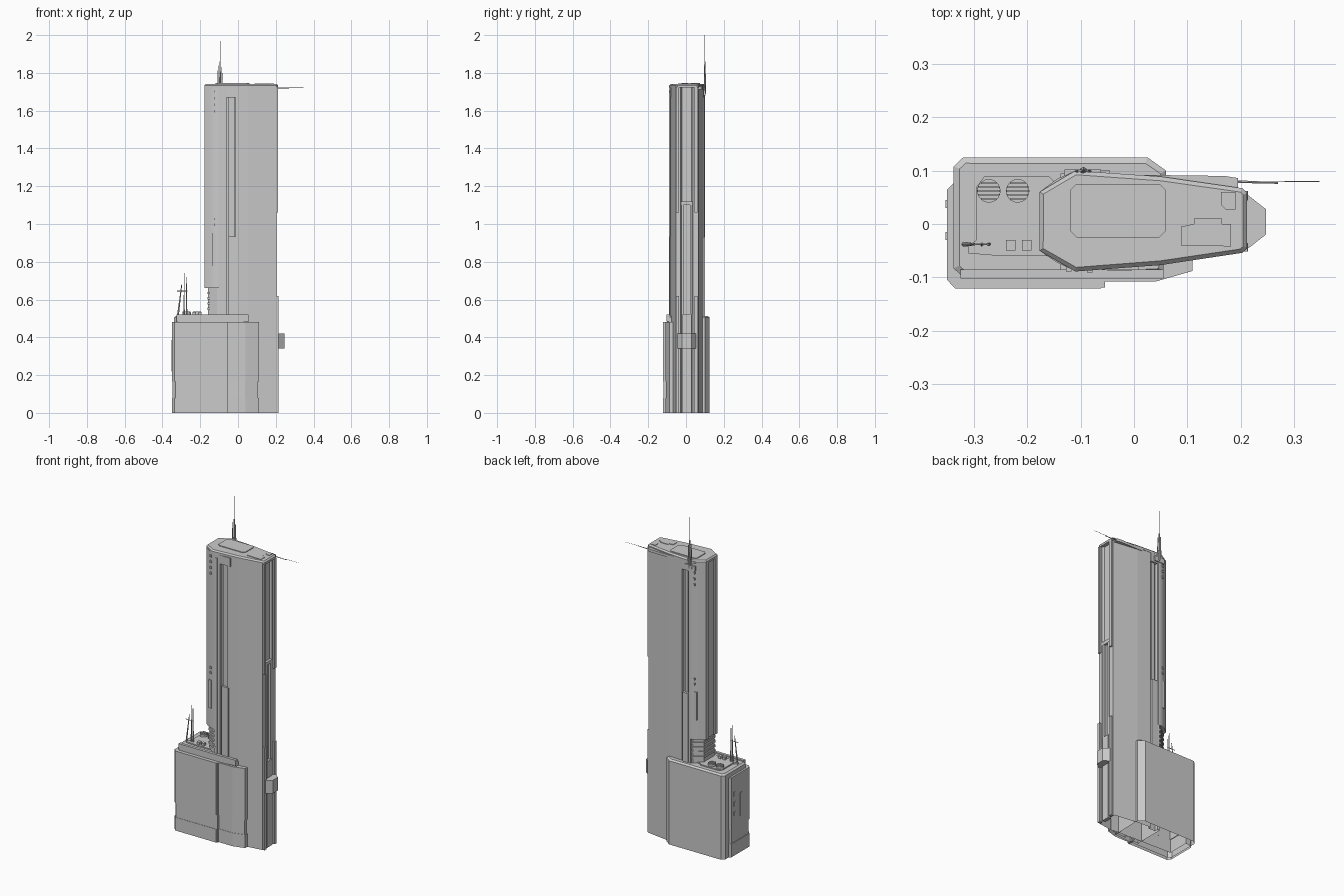
import bpy, bmesh, math
from mathutils import Vector


def prism(name, pts, z0, z1, inset=0.0, lift=0.0, open_bottom=False, grow=0.0):
    """Extruded outline; optional chamfered top, open underside and outline offset."""
    bm = bmesh.new()
    cx = sum(p[0] for p in pts) / len(pts)
    cy = sum(p[1] for p in pts) / len(pts)
    vs = []
    for x, y in pts:
        d = Vector((x - cx, y - cy))
        d = d + d.normalized() * grow
        vs.append(bm.verts.new((cx + d.x, cy + d.y, z0)))
    base = bm.faces.new(vs)
    ext = bmesh.ops.extrude_face_region(bm, geom=[base], use_keep_orig=True)['geom']
    top = [f for f in ext if isinstance(f, bmesh.types.BMFace)]
    for v in ext:
        if isinstance(v, bmesh.types.BMVert):
            v.co.z = z1
    bmesh.ops.recalc_face_normals(bm, faces=bm.faces)
    if inset:
        bmesh.ops.inset_region(bm, faces=top, thickness=inset, depth=0)
        for v in top[0].verts:
            v.co.z += lift
    if open_bottom:
        bmesh.ops.delete(bm, geom=[base], context='FACES')
    me = bpy.data.meshes.new(name)
    bm.to_mesh(me)
    bm.free()
    ob = bpy.data.objects.new(name, me)
    bpy.context.collection.objects.link(ob)
    return ob


def box(name, x0, x1, y0, y1, z0, z1):
    return prism(name, [(x0, y0), (x1, y0), (x1, y1), (x0, y1)], z0, z1)


def plate(name, x0, x1, y0, y1, z0, z1, c):
    """Box with clipped plan corners."""
    return prism(name, [(x0 + c, y0), (x1 - c, y0), (x1, y0 + c), (x1, y1 - c),
                        (x1 - c, y1), (x0 + c, y1), (x0, y1 - c), (x0, y0 + c)], z0, z1)


def rod(name, a, b, r0, r1, sides=6):
    a, b = Vector(a), Vector(b)
    bpy.ops.mesh.primitive_cone_add(vertices=sides, radius1=r0, radius2=r1,
                                    depth=(b - a).length, location=(a + b) / 2)
    ob = bpy.context.object
    ob.name = name
    ob.rotation_euler = (b - a).to_track_quat('Z', 'Y').to_euler()
    return ob


# Tower shaft with vertical notches in front, back and right end
shaft = [(-0.10, -0.086), (-0.06, -0.084), (-0.06, -0.066), (-0.005, -0.066), (-0.005, -0.081),
         (0.05, -0.077), (0.203, -0.054), (0.203, -0.028), (0.19, -0.022), (0.19, 0.03),
         (0.203, 0.036), (0.203, 0.066), (0.05, 0.088), (-0.04, 0.093), (-0.04, 0.076),
         (-0.085, 0.076), (-0.085, 0.097), (-0.10, 0.098)]
prism("tower_shaft", shaft, 0, 1.725, open_bottom=True)

# Tower cap with chamfered edge
cap = [(-0.177, -0.05), (-0.11, -0.089), (0.05, -0.077), (0.203, -0.054), (0.212, -0.045),
       (0.212, 0.058), (0.203, 0.067), (0.05, 0.089), (-0.11, 0.1), (-0.177, 0.06)]
prism("tower_cap", cap, 1.722, 1.734, inset=0.008, lift=0.008)

# Overhanging left column and its recessed louvred stem
left = [(-0.09, -0.085), (-0.09, 0.098), (-0.11, 0.1), (-0.145, 0.084), (-0.177, 0.06),
        (-0.177, 0.035), (-0.17, 0.028), (-0.17, -0.018), (-0.177, -0.025), (-0.177, -0.05),
        (-0.145, -0.072), (-0.11, -0.088)]
col = prism("left_column", left, 0.66, 1.725)
bpy.context.view_layer.objects.active = col
col.select_set(True)
bpy.ops.object.shade_smooth_by_angle(angle=math.radians(35))
col.select_set(False)
stem = [(-0.09, -0.08), (-0.09, 0.09), (-0.11, 0.09), (-0.158, 0.055), (-0.158, -0.045), (-0.11, -0.078)]
prism("left_stem", stem, 0.50, 0.66)
for i in range(4):
    prism("stem_louvre", stem, 0.545 + i * 0.028, 0.557 + i * 0.028, grow=0.007)

# Ports and slot panels on the column's angled faces
for s in (-1, 1):
    y = -0.084 if s < 0 else 0.095
    for z in (1.59, 1.625, 1.66, 1.695, 0.99, 1.02):
        box("column_port", -0.127, -0.117, y - 0.005, y + 0.005, z, z + 0.013)
    y = -0.08 if s < 0 else 0.089
    box("column_slot_panel", -0.138, -0.12, y - 0.006, y + 0.006, 0.78, 0.95)

# Front notch: service strip, lower cover, top block
box("front_strip", -0.05, -0.018, -0.074, -0.06, 0.5, 1.69)
box("front_lower_cover", -0.05, -0.005, -0.088, -0.06, 0.5, 0.935)
box("front_top_block", -0.06, 0.008, -0.086, -0.06, 1.67, 1.722)
box("front_notch_edge", -0.012, -0.002, -0.085, -0.064, 0.935, 1.70)
box("front_column_rib", -0.088, -0.078, -0.091, -0.08, 0.5, 1.7)

# Back notch
box("back_strip", -0.072, -0.052, 0.07, 0.086, 0.5, 1.69)
box("back_lower_cover", -0.085, -0.045, 0.07, 0.1, 0.5, 0.93)
box("back_top_block", -0.085, -0.04, 0.07, 0.096, 1.67, 1.722)

# Right end: edge strips in two storeys, inner rails and bracket box
for y0, y1 in ((-0.052, -0.036), (0.044, 0.062)):
    box("right_upper_strip", 0.195, 0.213, y0, y1, 1.06, 1.725)
    box("right_lower_strip", 0.195, 0.214, y0, y1, 0, 0.62)
for y0, y1 in ((-0.024, -0.012), (0.02, 0.032)):
    box("right_rail", 0.185, 0.204, y0, y1, 0.52, 1.10)
box("right_rail_bridge", 0.185, 0.205, -0.026, 0.034, 1.10, 1.12)
box("right_base_panel", 0.185, 0.207, -0.02, 0.028, 0, 0.52)
prism("right_bracket", [(0.195, -0.048), (0.215, -0.045), (0.247, -0.02), (0.247, 0.028),
                        (0.215, 0.053), (0.195, 0.056)], 0.34, 0.42)

# Tower roof panels
plate("roof_pad", -0.12, 0.06, -0.025, 0.075, 1.738, 1.746, 0.012)
prism("roof_hatch_large", [(0.088, -0.04), (0.182, -0.042), (0.182, 0.0), (0.165, 0.0),
                           (0.165, 0.01), (0.112, 0.01), (0.112, 0.0), (0.088, -0.005)], 1.738, 1.745)
prism("roof_hatch_small", [(0.172, 0.027), (0.19, 0.027), (0.19, 0.04), (0.19, 0.06),
                           (0.163, 0.06), (0.163, 0.036)], 1.738, 1.745)

# Podium block with raised rim and roof deck
podium = [(-0.338, -0.083), (-0.32, -0.1), (-0.05, -0.1), (0.055, -0.092), (0.06, 0.10),
          (0.025, 0.125), (-0.32, 0.125), (-0.338, 0.108)]
prism("podium", podium, 0, 0.505, inset=0.012, lift=0.008, open_bottom=True)
prism("podium_roof_deck", [(-0.31, -0.055), (-0.25, -0.06), (-0.06, -0.06), (-0.06, 0.075),
                           (-0.145, 0.075), (-0.16, 0.09), (-0.28, 0.09), (-0.295, 0.07),
                           (-0.295, -0.03), (-0.31, -0.04)], 0.505, 0.52)
box("podium_front_ledge", -0.325, 0.055, -0.102, -0.085, 0.485, 0.52)

# Facade wrapping the podium's left and front, in three bands
facade = [(-0.35, 0.065), (-0.35, -0.105), (-0.335, -0.121), (-0.062, -0.121), (-0.055, -0.108),
          (0.04, -0.108), (0.11, -0.088), (0.11, -0.065), (0.0, -0.06), (-0.3, -0.05),
          (-0.3, 0.08), (-0.335, 0.08)]
prism("facade_base", facade, 0, 0.08, open_bottom=True)
prism("facade_band", facade, 0.08, 0.165, grow=-0.004)
prism("facade_upper", facade, 0.165, 0.48)
box("facade_pier", -0.066, -0.054, -0.119, -0.09, 0.0, 0.48)
box("facade_left_slot", -0.353, -0.345, -0.03, -0.015, 0.22, 0.36)
for z in (0.24, 0.30, 0.36):
    box("facade_left_vent", -0.353, -0.345, 0.03, 0.045, z, z + 0.025)

# Roof fans with slats
for x in (-0.272, -0.218):
    rod("fan_housing", (x, 0.062, 0.515), (x, 0.062, 0.532), 0.022, 0.022, 20)
    for k in range(-2, 3):
        w = math.sqrt(0.021 ** 2 - (k * 0.0075) ** 2)
        box("fan_slat", x - w, x + w, 0.062 + k * 0.0075 - 0.002, 0.062 + k * 0.0075 + 0.002, 0.531, 0.537)

# Podium masts
rod("mast_tall", (-0.285, -0.038, 0.515), (-0.285, -0.038, 0.74), 0.004, 0.001)
rod("mast_short", (-0.272, -0.038, 0.515), (-0.274, -0.038, 0.72), 0.004, 0.002)
rod("mast_leaning", (-0.318, -0.038, 0.515), (-0.298, -0.038, 0.68), 0.005, 0.002)
rod("mast_crossbar", (-0.322, -0.038, 0.645), (-0.268, -0.038, 0.645), 0.002, 0.002)
for x in (-0.24, -0.21):
    box("roof_unit", x, x + 0.018, -0.05, -0.03, 0.515, 0.535)

# Tower spire at the back edge
box("spire_bracket", -0.13, -0.062, 0.09, 0.102, 1.68, 1.71)
rod("spire_base", (-0.095, 0.1, 1.69), (-0.095, 0.1, 1.86), 0.007, 0.003)
rod("spire_tip", (-0.095, 0.1, 1.84), (-0.095, 0.1, 2.0), 0.002, 0.001)
for dx, h in ((-0.013, 1.84), (0.012, 1.83)):
    rod("spire_side", (-0.095 + dx, 0.099, 1.69), (-0.095 + dx * 0.7, 0.099, h), 0.004, 0.002)

# Horizontal boom at the back right
prism("boom_bracket", [(0.02, 0.088), (0.195, 0.066), (0.195, 0.086), (0.17, 0.09), (0.02, 0.092)], 1.712, 1.728)
rod("boom", (0.08, 0.083, 1.72), (0.27, 0.077, 1.72), 0.004, 0.002)
rod("boom_tip", (0.26, 0.079, 1.722), (0.348, 0.08, 1.722), 0.001, 0.001)
